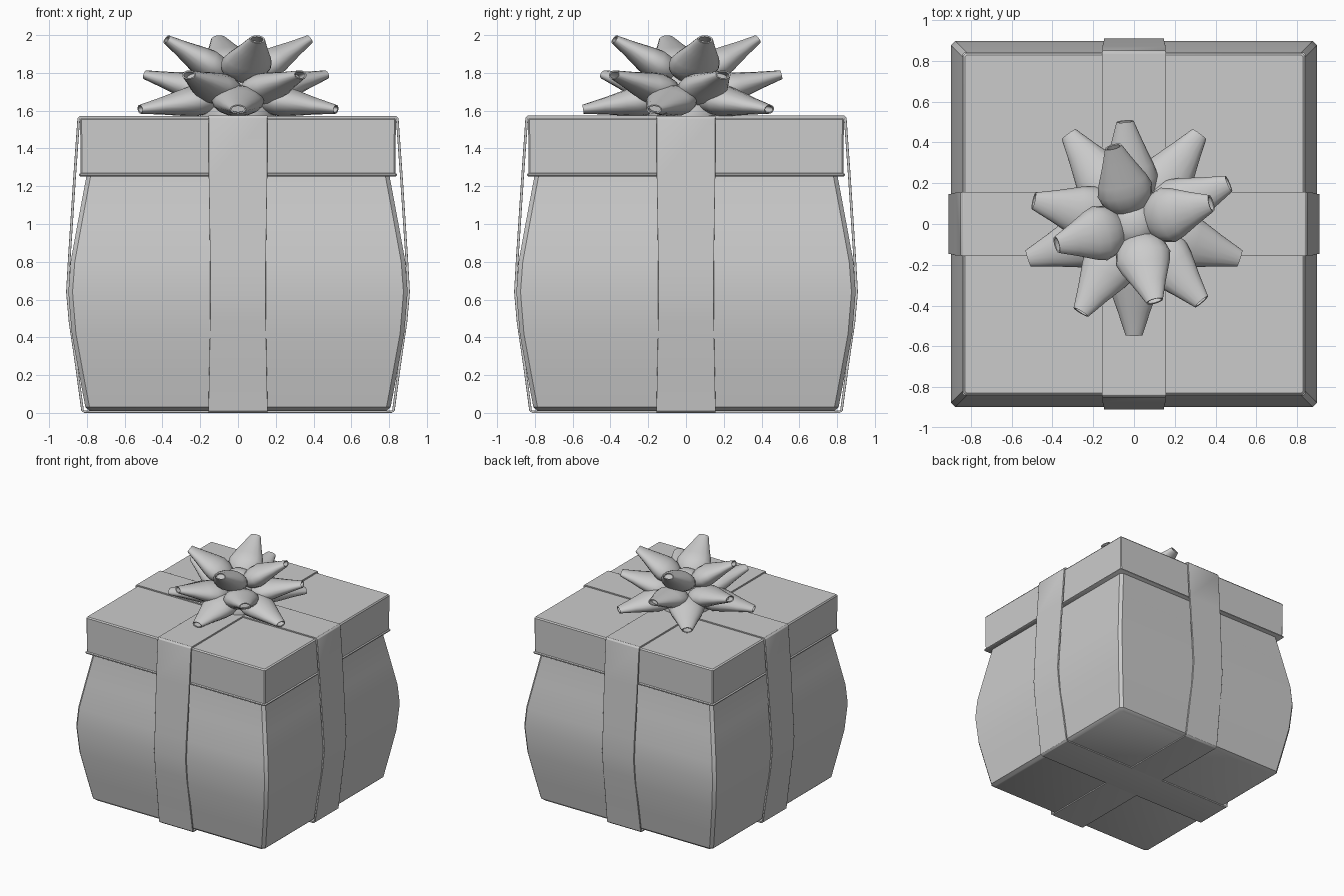
import bpy, bmesh, math
from mathutils import Vector

if "Cube" in bpy.data.objects:
    bpy.data.objects.remove(bpy.data.objects["Cube"])


def make(name, verts, faces, angle=35, bevel=0):
    bm = bmesh.new()
    vs = [bm.verts.new(v) for v in verts]
    for f in faces:
        bm.faces.new([vs[i] for i in f])
    bmesh.ops.recalc_face_normals(bm, faces=bm.faces)
    me = bpy.data.meshes.new(name)
    bm.to_mesh(me)
    bm.free()
    ob = bpy.data.objects.new(name, me)
    bpy.context.collection.objects.link(ob)
    bpy.ops.object.select_all(action='DESELECT')
    ob.select_set(True)
    bpy.context.view_layer.objects.active = ob
    bpy.ops.object.shade_smooth_by_angle(angle=math.radians(angle))
    if bevel:
        m = ob.modifiers.new("bevel", 'BEVEL')
        m.width, m.segments, m.limit_method = bevel, 2, 'ANGLE'
    return ob


def loft(name, rings, angle=35):
    n = len(rings[0])
    verts = [v for r in rings for v in r]
    faces = [(k * n + i, k * n + (i + 1) % n, (k + 1) * n + (i + 1) % n, (k + 1) * n + i)
             for k in range(len(rings) - 1) for i in range(n)]
    faces += [tuple(range(n))[::-1], tuple(range(len(verts) - n, len(verts)))]
    return make(name, verts, faces, angle)


def square_ring(h, z, c):
    # square outline with clipped corners
    pts = [(h, h - c), (h - c, h), (c - h, h), (-h, h - c),
           (-h, c - h), (c - h, -h), (h - c, -h), (h, c - h)]
    return [(x, y, z) for x, y in pts]


# bulging box body
body = [(0.01, 0.785), (0.03, 0.808), (0.2, 0.84), (0.42, 0.88), (0.64, 0.898), (0.8, 0.886),
        (1.02, 0.846), (1.25, 0.803), (1.4, 0.79)]
loft("box_body", [square_ring(h, z, 0.022) for z, h in body])

# lid with a thin lip at its lower edge
lid = [(1.252, 0.836), (1.256, 0.841), (1.264, 0.841), (1.27, 0.833),
       (1.552, 0.836), (1.562, 0.828)]
loft("lid", [square_ring(h, z, 0.008) for z, h in lid])

# ribbon bands: closed strips around the box, (half span, height, half width)
half = [(0.815, 0.0, 0.155), (0.83, 0.012, 0.157), (0.862, 0.25, 0.152), (0.896, 0.48, 0.148),
        (0.91, 0.64, 0.147), (0.9, 0.82, 0.148), (0.872, 1.25, 0.155),
        (0.85, 1.56, 0.155), (0.838, 1.573, 0.157)]


def ribbon(name, swap, lift):
    path = half + [(-x, z, w) for x, z, w in reversed(half)]
    rings = []
    for x, z, w in path:
        xi = x - math.copysign(0.014, x)
        zi = 0.012 if z < 0.02 else 1.559 if z > 1.55 else z
        zo = z + lift if z > 1.55 else z
        ring = [(x, -w, zo), (x, w, zo), (xi, w, zi), (xi, -w, zi)]
        rings.append([(-b, a, c) if swap else (a, b, c) for a, b, c in ring])
    n = len(rings)
    verts = [v for r in rings for v in r]
    faces = [(k * 4 + i, k * 4 + (i + 1) % 4, (k + 1) % n * 4 + (i + 1) % 4, (k + 1) % n * 4 + i)
             for k in range(n) for i in range(4)]
    make(name, verts, faces, 40, 0.004)


ribbon("ribbon_side_to_side", False, 0)
ribbon("ribbon_front_to_back", True, 0.002)

# bow petals: tapered oval tubes with a hollow tip
shape = [(0.0, 0.045, 0.03), (0.1, 0.09, 0.06), (0.22, 0.125, 0.078), (0.36, 0.138, 0.082),
         (0.5, 0.122, 0.07), (0.75, 0.08, 0.045), (1.0, 0.042, 0.024),
         (0.995, 0.034, 0.017), (0.85, 0.05, 0.024)]


def petal(name, ang, r0, z0, r1, z1):
    out = Vector((math.cos(ang), math.sin(ang), 0))
    side = Vector((-out.y, out.x, 0))
    a, b = out * r0 + Vector((0, 0, z0)), out * r1 + Vector((0, 0, z1))
    up = (b - a).normalized().cross(side)
    rings = []
    for t, w, h in shape:
        c = a.lerp(b, t)
        rings.append([c + side * w * math.cos(q) + up * h * math.sin(q)
                      for q in (i * math.tau / 16 for i in range(16))])
    loft(name, rings, 50)


# tiers: count, first angle, root radius and height, tip radius and height
tiers = [("lower", 5, -90, 0.08, 1.675, 0.545, 1.607),
         ("middle", 5, 23, 0.07, 1.68, 0.505, 1.79),
         ("upper", 4, 15, 0.05, 1.775, 0.392, 1.978)]
for tier, n, start, r0, z0, r1, z1 in tiers:
    for i in range(n):
        petal(f"bow_{tier}_petal_{i + 1}", math.radians(start + 360 * i / n), r0, z0, r1, z1)

# bow core: base disc rising to a small dome
core = [(1.565, 0.2), (1.61, 0.2), (1.68, 0.16), (1.78, 0.13), (1.84, 0.09), (1.865, 0.04)]
loft("bow_core", [[(r * math.cos(i * math.tau / 24), r * math.sin(i * math.tau / 24), z)
                   for i in range(24)] for z, r in core], 40)
